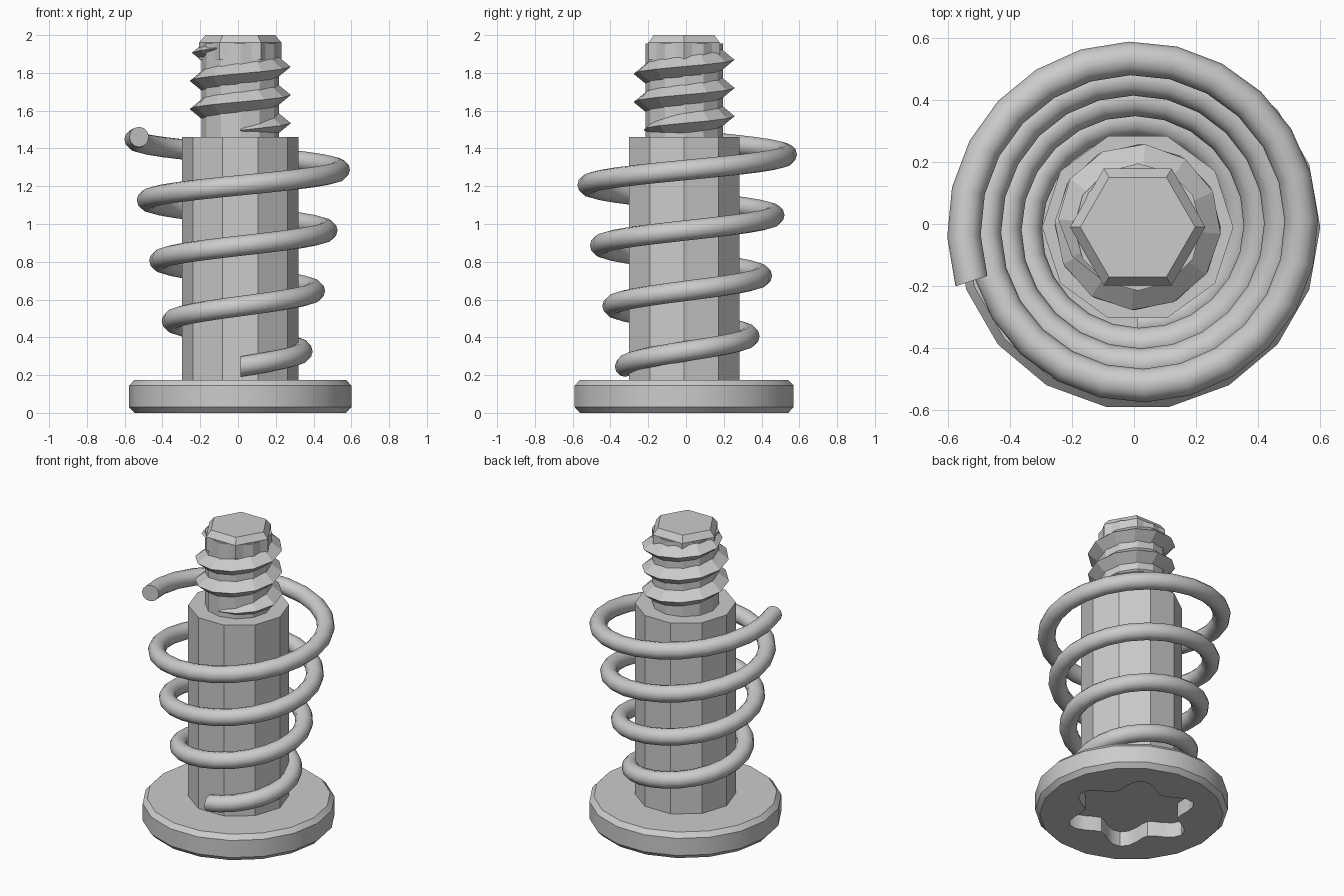
import bpy, bmesh, math
from mathutils import Vector

cube = bpy.data.objects.get("Cube")
if cube:
    bpy.data.objects.remove(cube, do_unlink=True)

AXIS = Vector((0.012, -0.01, 0))
TAU = math.tau

steel = bpy.data.materials.new("grey_steel")
steel.use_nodes = True
steel.diffuse_color = (0.6, 0.6, 0.6, 1)
steel.node_tree.nodes["Principled BSDF"].inputs["Base Color"].default_value = steel.diffuse_color


def polar(radius, turn, z):
    return AXIS + Vector((radius * math.cos(turn * TAU), radius * math.sin(turn * TAU), z))


def skin(name, rings):
    """Join equal rings of points into a capped solid."""
    bm = bmesh.new()
    loops = [[bm.verts.new(p) for p in ring] for ring in rings]
    for low, high in zip(loops, loops[1:]):
        for i in range(len(low)):
            j = (i + 1) % len(low)
            bm.faces.new((low[i], low[j], high[j], high[i]))
    bm.faces.new(loops[0][::-1])
    bm.faces.new(loops[-1])
    bmesh.ops.recalc_face_normals(bm, faces=bm.faces)
    mesh = bpy.data.meshes.new(name)
    bm.to_mesh(mesh)
    bm.free()
    mesh.materials.append(steel)
    obj = bpy.data.objects.new(name, mesh)
    bpy.context.collection.objects.link(obj)
    return obj


def smooth(obj):
    bpy.ops.object.select_all(action='DESELECT')
    bpy.context.view_layer.objects.active = obj
    obj.select_set(True)
    bpy.ops.object.shade_smooth_by_angle(angle=math.radians(35))


def turned(name, sides, profile):
    """Faceted turned part from (radius, z) steps."""
    return skin(name, [[polar(r, i / sides, z) for i in range(sides)] for r, z in profile])


# Head: a bevelled disc with a six-lobed recess underneath
head = turned("screw_head", 18, [(0.56, 0), (0.588, 0.03), (0.588, 0.145), (0.56, 0.175)])


def star(z, count=48):
    return [polar(0.343 + 0.057 * math.cos(6 * TAU * i / count), i / count, z) for i in range(count)]


cutter = skin("recess_cutter", [star(-0.1), star(0.1)])
cutter.hide_render = True
cut = head.modifiers.new("recess", 'BOOLEAN')
cut.operation = 'DIFFERENCE'
cut.solver = 'EXACT'
cut.object = cutter
bpy.context.view_layer.objects.active = head
bpy.ops.object.modifier_apply(modifier=cut.name)
bpy.data.objects.remove(cutter, do_unlink=True)
smooth(head)

# Shoulder, threaded core and chamfered tip
turned("shoulder", 10, [(0.308, 0.17), (0.308, 1.46)])
turned("thread_core", 12, [(0.205, 1.45), (0.205, 1.955)])
turned("screw_tip", 6, [(0.218, 1.87), (0.218, 1.96), (0.185, 2.0)])

# Thread: a V-shaped ridge that fades in and out at its ends
START, END, STEPS = -0.25, 2.65, 12
ridge = []
count = round((END - START) * STEPS)
for k in range(count + 1):
    t = START + (END - START) * k / count
    fade = min(1, 0.3 + k / 4, 0.2 + (count - k) / 3)
    z = 1.534 + 0.15 * t
    ridge.append([polar(0.18, t, z - 0.072 * fade),
                  polar(0.19 + 0.078 * fade, t, z),
                  polar(0.18, t, z + 0.072 * fade)])
skin("screw_thread", ridge)

# Spring: a round wire on a widening helix
START, END, STEPS, WIRE, SIDES = -0.25, 3.55, 24, 0.054, 12
coil = []
count = round((END - START) * STEPS)
for k in range(count + 1):
    t = START + (END - START) * k / count
    coil.append([polar(0.329 + 0.066 * t + WIRE * math.cos(TAU * i / SIDES), t,
                       0.325 + 0.32 * t + WIRE * math.sin(TAU * i / SIDES))
                 for i in range(SIDES)])
smooth(skin("conical_spring", coil))
